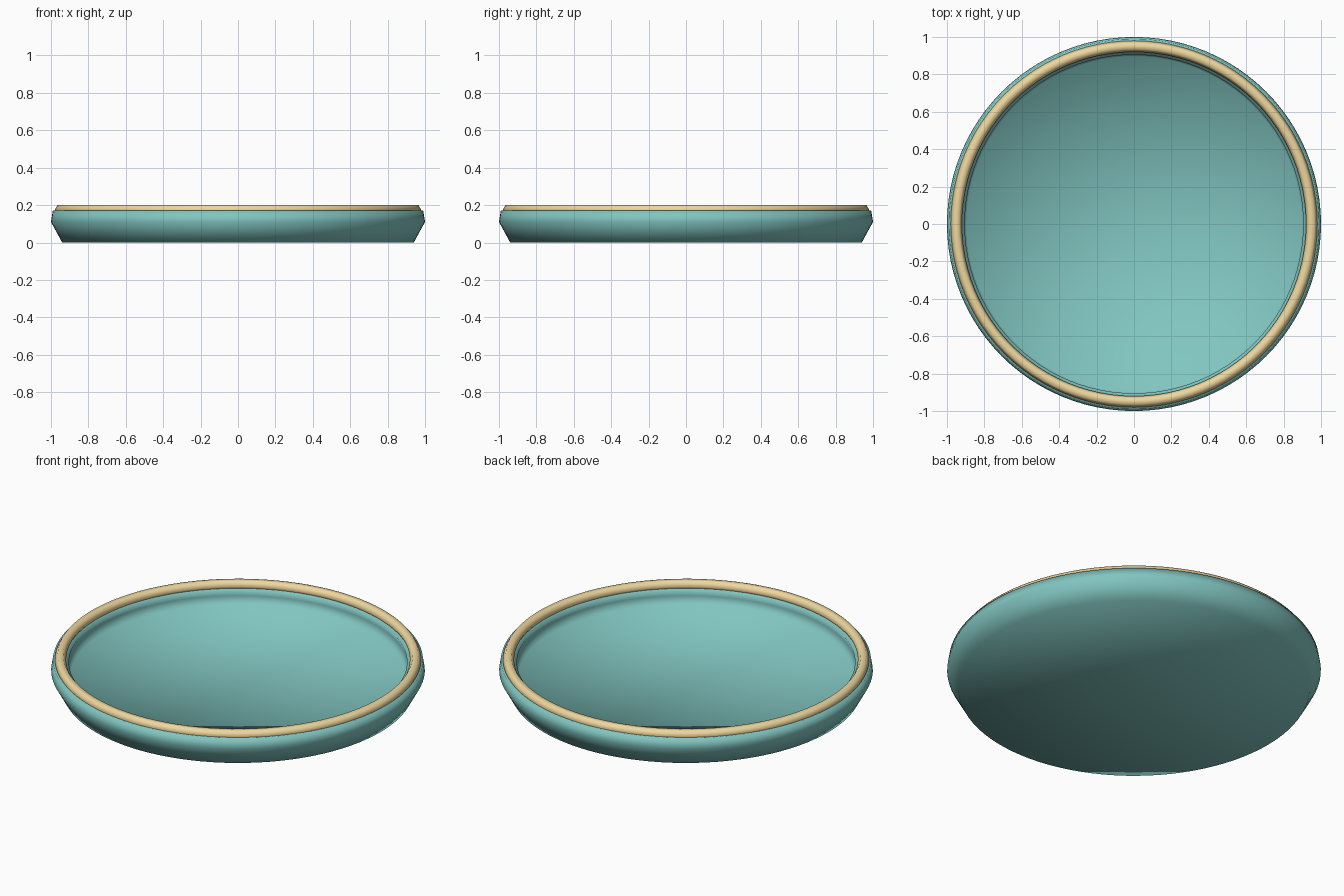
import bpy, bmesh, math

if "Cube" in bpy.data.objects:
    bpy.data.objects.remove(bpy.data.objects["Cube"])

SEGMENTS = 96


def material(name, color):
    mat = bpy.data.materials.new(name)
    mat.diffuse_color = color
    mat.use_nodes = True
    mat.node_tree.nodes["Principled BSDF"].inputs["Base Color"].default_value = mat.diffuse_color
    return mat


def lathe(name, profile, mat):
    """Spin an (r, z) profile around z; it starts and ends on the axis."""
    bm = bmesh.new()
    verts = [bm.verts.new((r, 0, z)) for r, z in profile]
    edges = [bm.edges.new(pair) for pair in zip(verts, verts[1:])]
    bmesh.ops.spin(bm, geom=verts + edges, axis=(0, 0, 1), cent=(0, 0, 0),
                   steps=SEGMENTS, angle=math.tau)
    bmesh.ops.remove_doubles(bm, verts=bm.verts, dist=0.0005)
    bmesh.ops.recalc_face_normals(bm, faces=bm.faces)
    for face in bm.faces:
        face.smooth = True
    mesh = bpy.data.meshes.new(name)
    bm.to_mesh(mesh)
    bm.free()
    mesh.materials.append(mat)
    obj = bpy.data.objects.new(name, mesh)
    bpy.context.collection.objects.link(obj)
    return obj


teal = material("teal_glaze", (0.22, 0.56, 0.53, 1))
cream = material("cream_rim", (0.86, 0.68, 0.34, 1))

# Thick-walled shallow dish: flat base, flared side, lip, inner wall and floor
lathe("dish_body", [(0, 0), (0.94, 0), (1.0, 0.11), (0.99, 0.17),
                    (0.905, 0.157), (0.915, 0.124), (0.896, 0.075), (0, 0.085)], teal)

# Six-sided rim bead sitting on the lip
bpy.ops.mesh.primitive_torus_add(major_radius=0.95, minor_radius=0.03,
                                 major_segments=SEGMENTS, minor_segments=6,
                                 location=(0, 0, 0.174))
rim = bpy.context.object
rim.name = "rim_bead"
rim.data.materials.append(cream)
bpy.ops.object.shade_smooth()
